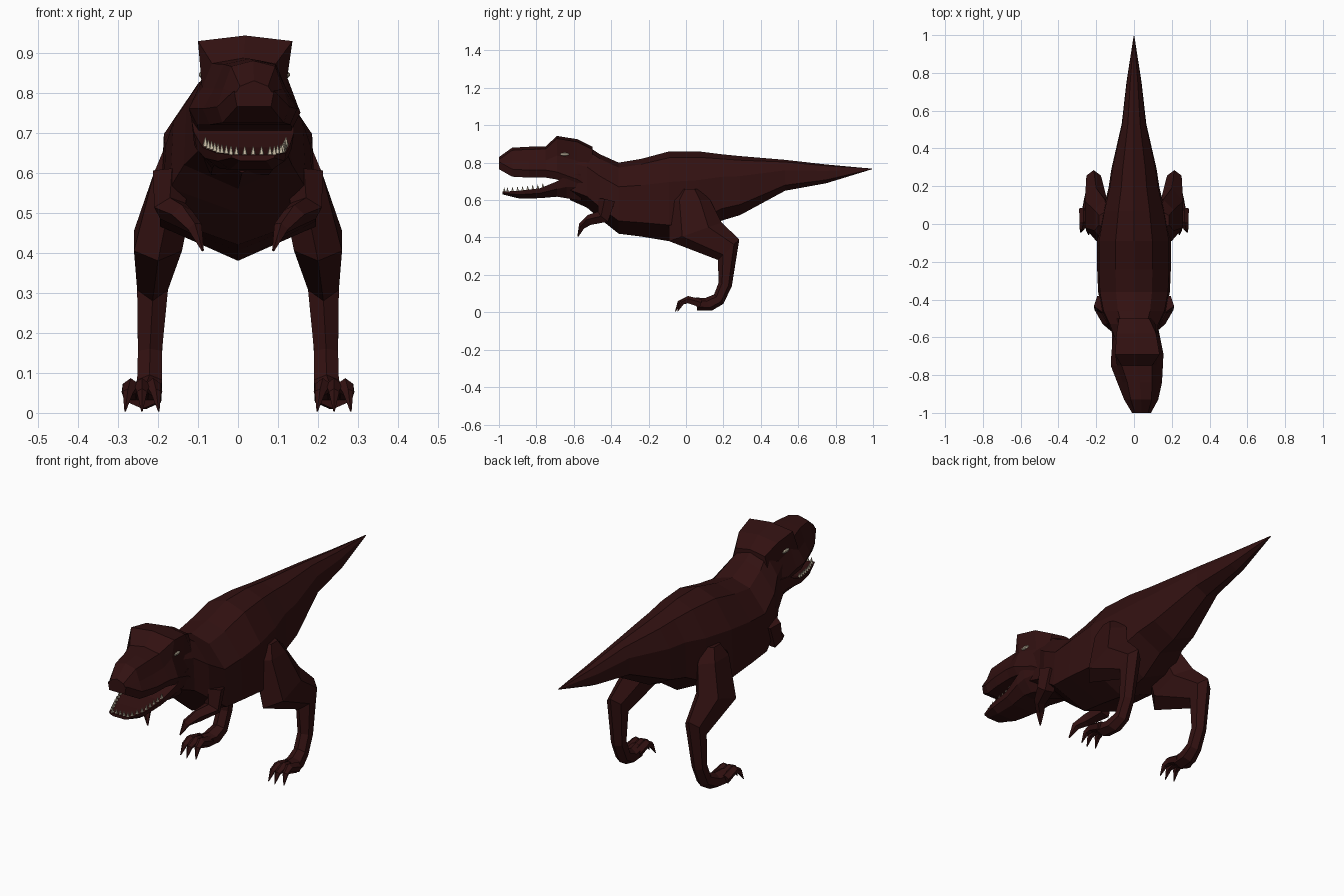
import bpy, bmesh, math
from mathutils import Vector

cube = bpy.data.objects.get("Cube")
if cube:
    bpy.data.objects.remove(cube, do_unlink=True)


def material(name, rgb):
    m = bpy.data.materials.new(name)
    m.use_nodes = True
    m.diffuse_color = (*rgb, 1)
    bsdf = m.node_tree.nodes["Principled BSDF"]
    bsdf.inputs["Base Color"].default_value = (*rgb, 1)
    bsdf.inputs["Roughness"].default_value = 0.9
    return m


HIDE = material("dark maroon hide", (0.032, 0.0055, 0.0055))
IVORY = material("ivory", (0.55, 0.48, 0.36))


def finish(name, bm, mat):
    bmesh.ops.recalc_face_normals(bm, faces=bm.faces)
    mesh = bpy.data.meshes.new(name)
    bm.to_mesh(mesh)
    bm.free()
    mesh.materials.append(mat)
    obj = bpy.data.objects.new(name, mesh)
    bpy.context.collection.objects.link(obj)
    return obj


def loft(name, rings, mat=HIDE):
    """Skin a list of equal-length point rings and cap both ends."""
    bm = bmesh.new()
    loops = [[bm.verts.new(p) for p in ring] for ring in rings]
    n = len(loops[0])
    for a, b in zip(loops, loops[1:]):
        for i in range(n):
            j = (i + 1) % n
            bm.faces.new((a[i], a[j], b[j], b[i]))
    bm.faces.new(loops[0])
    bm.faces.new(loops[-1])
    return finish(name, bm, mat)


def symmetric(y, cx, half):
    """Full section from a half outline running from top centre to bottom centre."""
    left = [(cx + x, y, z) for x, z in half]
    right = [(cx - x, y, z) for x, z in half[-2:0:-1]]
    return left + right


def tube(name, stations, sides=5):
    """Tapered limb through (point, radius) stations."""
    rings = []
    for i, (p, r) in enumerate(stations):
        p = Vector(p)
        before = Vector(stations[max(i - 1, 0)][0])
        after = Vector(stations[min(i + 1, len(stations) - 1)][0])
        d = (after - before).normalized()
        u = d.cross(Vector((1, 0, 0))).normalized()
        v = d.cross(u)
        angles = [math.tau * k / sides for k in range(sides)]
        rings.append([p + r * (u * math.cos(a) + v * math.sin(a)) for a in angles])
    return loft(name, rings)


# Torso and tail: y, centre x, top, bottom, half width
SECTION = [(0, 1), (0.5, 0.93), (0.95, 0.66), (1, 0.18), (0, 0)]
torso = [
    (-0.62, 0.01, 0.90, 0.60, 0.11), (-0.53, 0, 0.89, 0.56, 0.135),
    (-0.46, 0, 0.845, 0.50, 0.17), (-0.36, 0, 0.80, 0.42, 0.19),
    (-0.24, 0, 0.82, 0.405, 0.195), (-0.09, 0, 0.86, 0.38, 0.195),
    (0.07, 0, 0.86, 0.41, 0.165), (0.19, 0, 0.845, 0.49, 0.135),
    (0.29, 0, 0.835, 0.52, 0.12), (0.53, 0, 0.815, 0.65, 0.065),
    (0.75, 0, 0.79, 0.69, 0.04), (0.995, 0, 0.768, 0.765, 0.002),
]
loft("body_and_tail", [
    symmetric(y, cx, [(w * fx, b + (t - b) * fz) for fx, fz in SECTION])
    for y, cx, t, b, w in torso])

# Skull with raised brow: y, centre x, top, bottom, top, middle and cheek half widths
skull = [
    (-1.0, 0.04, 0.83, 0.765, 0.035, 0.045, 0.05),
    (-0.93, 0.038, 0.88, 0.725, 0.055, 0.075, 0.09),
    (-0.84, 0.03, 0.885, 0.72, 0.065, 0.09, 0.118),
    (-0.75, 0.015, 0.887, 0.72, 0.08, 0.105, 0.138),
    (-0.69, 0.018, 0.943, 0.71, 0.118, 0.105, 0.138),
    (-0.58, 0.012, 0.925, 0.67, 0.105, 0.10, 0.122),
    (-0.50, 0, 0.885, 0.62, 0.08, 0.11, 0.12),
]
loft("head", [
    symmetric(y, cx, [(0, t), (wt, t - 0.014), (wm, b + (t - b) * 0.55),
                      (wc, b + 0.04), (wc * 0.85, b), (0, b)])
    for y, cx, t, b, wt, wm, wc in skull])

# Lower jaw: y, centre x, top, bottom, half width
jaw = [
    (-0.98, 0.038, 0.645, 0.63, 0.055), (-0.89, 0.033, 0.65, 0.608, 0.088),
    (-0.78, 0.02, 0.663, 0.61, 0.108), (-0.69, 0.015, 0.70, 0.618, 0.125),
    (-0.64, 0.012, 0.73, 0.61, 0.128), (-0.56, 0.005, 0.74, 0.595, 0.12),
]
loft("lower_jaw", [
    symmetric(y, cx, [(0, t), (w, t), (w * 0.95, t - (t - b) * 0.5), (w * 0.6, b), (0, b)])
    for y, cx, t, b, w in jaw])


# Teeth along the jaw rim
def jaw_rim(y, side):
    for a, b in zip(jaw, jaw[1:]):
        if a[0] <= y <= b[0]:
            f = (y - a[0]) / (b[0] - a[0])
            cx, top, w = (a[k] + (b[k] - a[k]) * f for k in (1, 2, 4))
            return Vector((cx + side * (w - 0.01), y, top))


spots = [Vector((0.038 + 0.021 * (i - 2), -0.972, 0.645)) for i in range(5)]
for side in (-1, 1):
    spots += [jaw_rim(-0.955 + 0.027 * i, side) for i in range(8)]
bm = bmesh.new()
for p in spots:
    made = bmesh.ops.create_cone(bm, segments=5, radius1=0.008, radius2=0.001, depth=0.024)
    bmesh.ops.translate(bm, verts=made["verts"], vec=p + Vector((0, 0, 0.009)))
finish("teeth", bm, IVORY)

for side, label in ((1, "left"), (-1, "right")):
    # Almond eye under the brow
    bm = bmesh.new()
    made = bmesh.ops.create_uvsphere(bm, u_segments=8, v_segments=5, radius=1)
    bmesh.ops.scale(bm, verts=made["verts"], vec=(0.01, 0.026, 0.009))
    bmesh.ops.translate(bm, verts=made["verts"], vec=(0.016 + side * 0.104, -0.65, 0.845))
    finish(label + "_eye", bm, IVORY)

    # Leg: front (y, z), back (y, z), inner x, outer x
    leg = [
        ((-0.03, 0.66), (0.07, 0.66), 0.10, 0.185),
        ((-0.09, 0.60), (0.13, 0.60), 0.10, 0.21),
        ((-0.09, 0.38), (0.19, 0.48), 0.14, 0.26),
        ((0.17, 0.28), (0.285, 0.39), 0.175, 0.252),
        ((0.175, 0.16), (0.245, 0.14), 0.19, 0.25),
        ((0.15, 0.095), (0.20, 0.045), 0.19, 0.252),
        ((0.10, 0.075), (0.14, 0.01), 0.192, 0.265),
        ((0.05, 0.08), (0.06, 0.01), 0.198, 0.278),
    ]
    rings = []
    for front, back, xi, xo in leg:
        f, b = Vector(front), Vector(back)
        outline = [(0.5, 0), (1, 0.25), (1, 0.75), (0.5, 1), (0, 0.75), (0, 0.25)]
        ring = []
        for u, v in outline:
            q = f.lerp(b, v)
            ring.append((side * (xi + (xo - xi) * u), q.x, q.y))
        rings.append(ring)
    loft(label + "_leg", rings)

    # Arched toes ending in claws
    for i in range(3):
        x = 0.212 + 0.028 * i
        tip = x + 0.014 * (i - 1)
        reach = 0.012 * (i == 1)
        tube(f"{label}_toe_{i + 1}", [
            ((side * x, 0.08, 0.045), 0.024), ((side * x, 0.01, 0.066), 0.021),
            ((side * (x + tip) / 2, -0.022 - reach, 0.05), 0.014),
            ((side * tip, -0.045 - reach, 0.004), 0.002)])

    # Short folded arm
    tube(label + "_arm", [
        ((side * 0.165, -0.42, 0.60), 0.05), ((side * 0.17, -0.44, 0.51), 0.042),
        ((side * 0.14, -0.515, 0.492), 0.03), ((side * 0.108, -0.555, 0.462), 0.02),
        ((side * 0.088, -0.578, 0.405), 0.003)])
